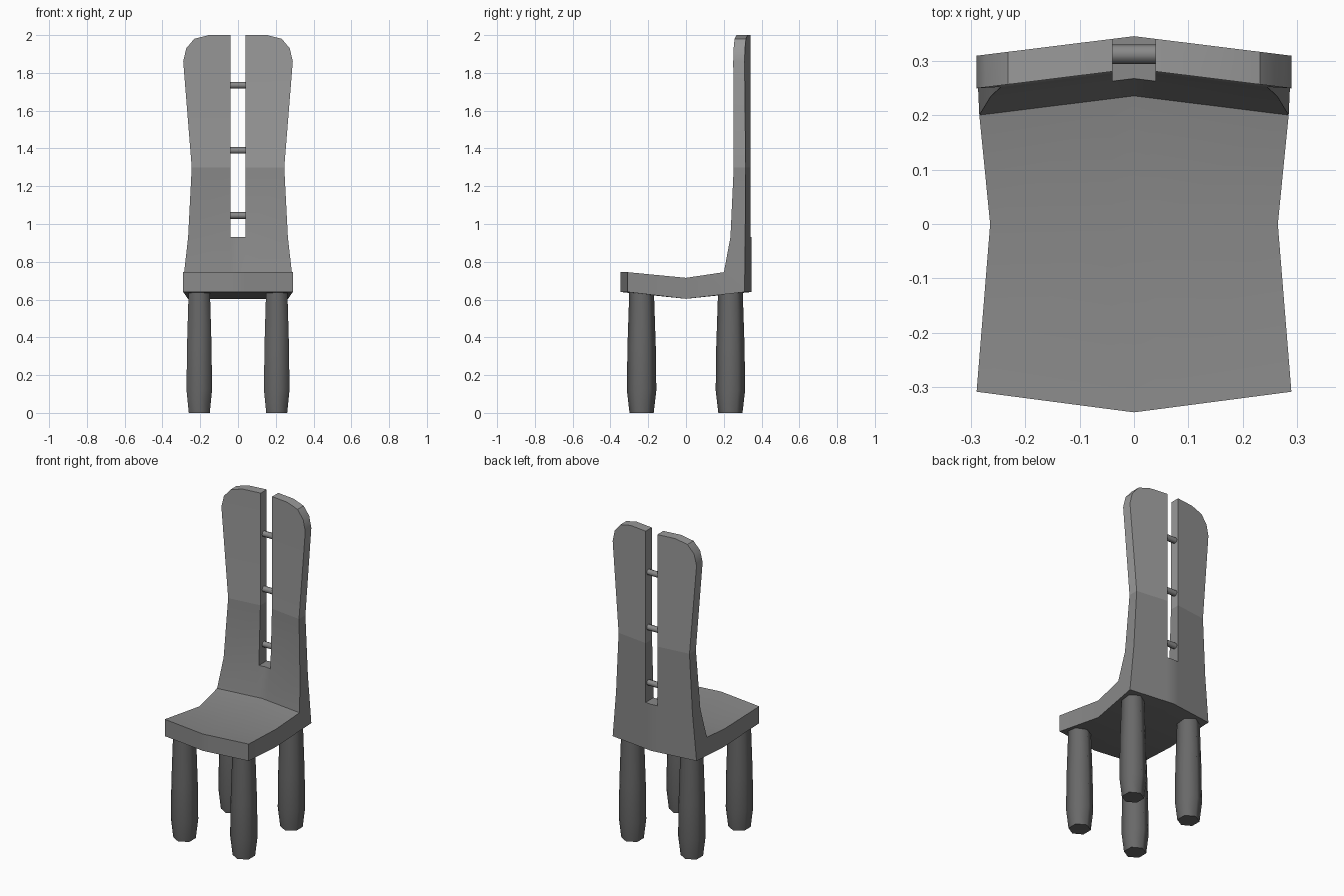
import bpy, bmesh, math

if "Cube" in bpy.data.objects:
    bpy.data.objects.remove(bpy.data.objects["Cube"])

HALF, SLOT = 0.29, 0.04


def grey(name, v):
    mat = bpy.data.materials.new(name)
    mat.diffuse_color = (v, v, v, 1)
    mat.use_nodes = True
    mat.node_tree.nodes["Principled BSDF"].inputs["Base Color"].default_value = mat.diffuse_color
    return mat


# Dark greys, lighter towards the top of the chair
LEG = grey("leg_grey", 0.14)
SEAT = grey("seat_grey", 0.25)
UPPER = grey("upper_back_grey", 0.32)
UNDER = grey("underside_grey", 0.17)


def finish(name, bm, angle, mats):
    bmesh.ops.recalc_face_normals(bm, faces=bm.faces)
    me = bpy.data.meshes.new(name)
    bm.to_mesh(me)
    bm.free()
    for m in mats:
        me.materials.append(m)
    ob = bpy.data.objects.new(name, me)
    bpy.context.collection.objects.link(ob)
    bpy.ops.object.select_all(action='DESELECT')
    ob.select_set(True)
    bpy.context.view_layer.objects.active = ob
    bpy.ops.object.shade_smooth_by_angle(angle=math.radians(angle))
    return ob


# Seat and backrest: one slab swept through stations
# (upper y, z, half width), (lower y, z, half width), bow towards the middle
stations = [
    ((-0.309, 0.745, 0.29), (-0.309, 0.64, 0.29), -0.038),
    ((0.0, 0.715, 0.265), (0.0, 0.604, 0.265), 0.0),
    ((0.20, 0.745, 0.285), (0.31, 0.64, 0.29), 0.036),
    ((0.232, 0.93, 0.264), (0.31, 0.93, 0.264), 0.036),
    ((0.247, 1.30, 0.245), (0.31, 1.30, 0.245), 0.036),
    ((0.25, 1.86, 0.29), (0.31, 1.86, 0.29), 0.036),
    ((0.25, 1.93, 0.274), (0.31, 1.93, 0.274), 0.036),
    ((0.25, 1.98, 0.232), (0.31, 1.98, 0.232), 0.036),
    ((0.25, 2.00, 0.155), (0.31, 2.00, 0.155), 0.036),
]
bm = bmesh.new()
grid = {}
for i, (up, low, bow) in enumerate(stations):
    for side, (y, z, w) in enumerate((up, low)):
        for c, x in enumerate((-w, -SLOT, 0, SLOT, w)):
            if i > 3 and c == 2:
                continue
            yy = y + bow * (1 - abs(x) / HALF)
            grid[side, i, c] = bm.verts.new((x, yy, z))

# The two middle columns stop where the slot begins
cells = {(i, c) for i in range(len(stations) - 1) for c in range(4)
         if i < 3 or c in (0, 3)}
for i, c in cells:
    corners = [(i, c), (i, c + 1), (i + 1, c + 1), (i + 1, c)]
    shade = 1 if i > 3 else 0
    for side in (0, 1):
        face = bm.faces.new([grid[(side,) + k] for k in corners])
        face.material_index = 2 if side == 1 and i < 2 else shade
    neighbours = [(i - 1, c), (i, c + 1), (i + 1, c), (i, c - 1)]
    for n, nb in enumerate(neighbours):
        if nb not in cells:
            a, b = corners[n], corners[(n + 1) % 4]
            face = bm.faces.new([grid[(0,) + a], grid[(0,) + b],
                                 grid[(1,) + b], grid[(1,) + a]])
            face.material_index = shade
finish("seat_and_backrest", bm, 35, (SEAT, UPPER, UNDER))


# Six-sided turned legs
def leg(name, x, y):
    bm = bmesh.new()
    rings = []
    for r, z in ((0.064, 0), (0.078, 0.12), (0.075, 0.35), (0.065, 0.65)):
        rings.append([bm.verts.new((x + r * math.sin(k * math.pi / 3),
                                    y + r * math.cos(k * math.pi / 3), z))
                      for k in range(6)])
    for a, b in zip(rings, rings[1:]):
        for k in range(6):
            m = (k + 1) % 6
            bm.faces.new((a[k], a[m], b[m], b[k]))
    bm.faces.new(rings[0])
    bm.faces.new(rings[-1])
    finish(name, bm, 65, (LEG,))


for sx, lr in ((-1, "left"), (1, "right")):
    for sy, fb in ((-1, "front"), (1, "back")):
        leg(f"{fb}_{lr}_leg", 0.205 * sx, 0.235 * sy)

# Rungs bridging the backrest slot
for n, z in enumerate((1.045, 1.39, 1.735)):
    bpy.ops.mesh.primitive_cylinder_add(vertices=8, radius=0.018, depth=0.09,
                                        location=(0, 0.313, z),
                                        rotation=(0, math.pi / 2, 0))
    rung = bpy.context.object
    rung.name = f"back_rung_{n + 1}"
    rung.data.materials.append(SEAT)
    bpy.ops.object.shade_smooth_by_angle(angle=math.radians(50))
